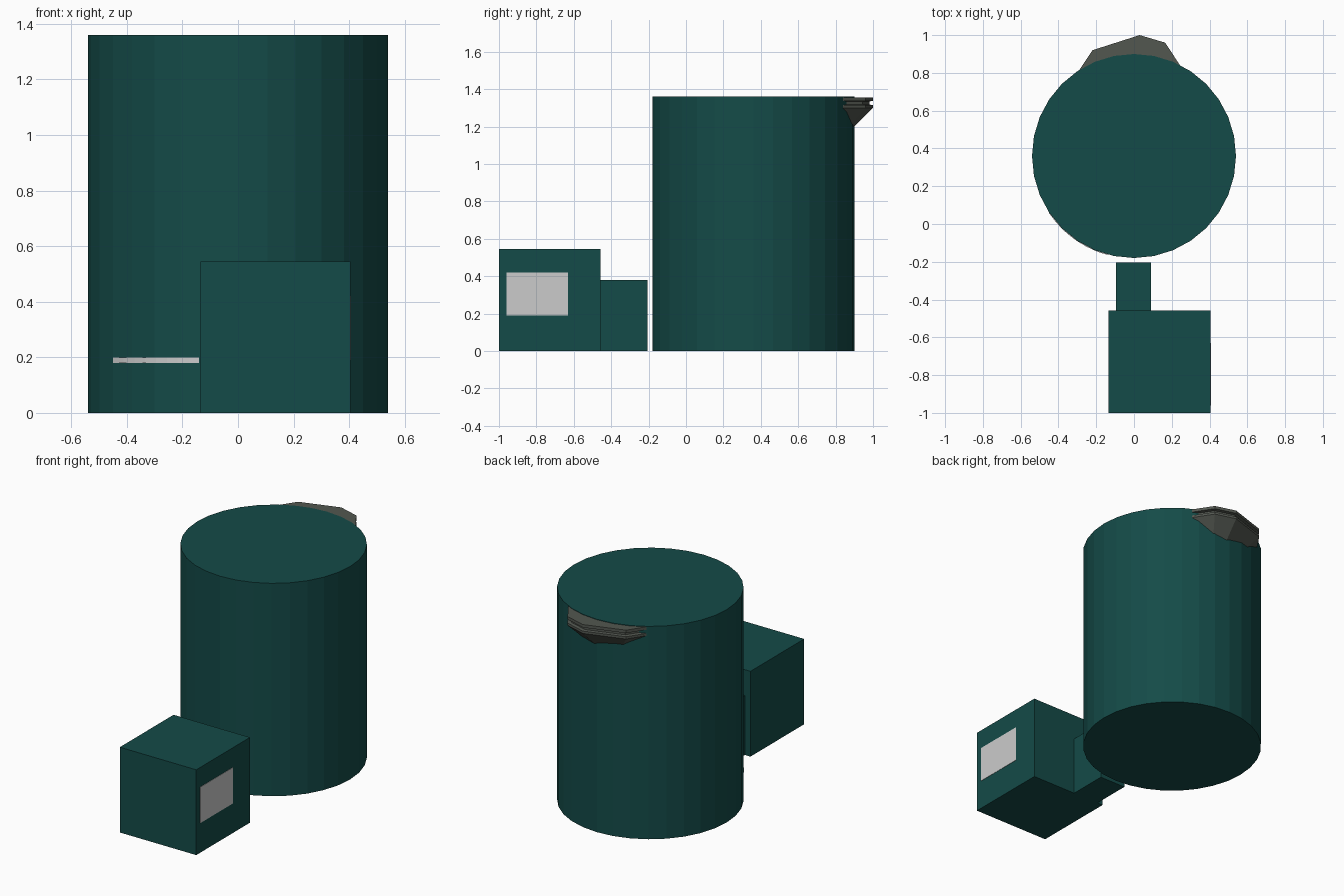
import bpy, bmesh
from math import sin, cos, pi, sqrt
from mathutils import Vector

if "Cube" in bpy.data.objects:
    bpy.data.objects.remove(bpy.data.objects["Cube"])


def material(name, color):
    m = bpy.data.materials.new(name)
    m.diffuse_color = (*color, 1)
    m.use_nodes = True
    m.node_tree.nodes["Principled BSDF"].inputs["Base Color"].default_value = m.diffuse_color
    return m


TEAL = material("teal", (0.007, 0.07, 0.065))
STONE = material("stone", (0.085, 0.095, 0.08))
CENTRE_Y, RADIUS, HEIGHT = 0.36, 0.54, 1.36


def finish(name, bm, mat=None):
    bmesh.ops.recalc_face_normals(bm, faces=bm.faces)
    mesh = bpy.data.meshes.new(name)
    bm.to_mesh(mesh)
    bm.free()
    ob = bpy.data.objects.new(name, mesh)
    bpy.context.collection.objects.link(ob)
    if mat:
        mesh.materials.append(mat)
    return ob


def box(name, lo, hi, mat=None):
    bm = bmesh.new()
    bmesh.ops.create_cube(bm, size=1)
    lo, hi = Vector(lo), Vector(hi)
    for v in bm.verts:
        v.co = (lo + hi) / 2 + v.co * (hi - lo)
    return finish(name, bm, mat)


def loft(name, rings, mat=None):
    """Join matching rings of points and cap both ends."""
    bm = bmesh.new()
    loops = [[bm.verts.new(p) for p in ring] for ring in rings]
    n = len(loops[0])
    for a, b in zip(loops, loops[1:]):
        for i in range(n):
            j = (i + 1) % n
            bm.faces.new((a[i], a[j], b[j], b[i]))
    bm.faces.new(loops[0])
    bm.faces.new(loops[-1])
    return finish(name, bm, mat)


# main round tower
circle = [(RADIUS * cos(2 * pi * i / 32), CENTRE_Y + RADIUS * sin(2 * pi * i / 32))
          for i in range(32)]
loft("tower_body", [[(x, y, z) for x, y in circle] for z in (0, HEIGHT)], TEAL)

# front block and the passage leading to the tower
box("front_block", (-0.135, -1, 0), (0.405, -0.458, 0.545), TEAL)
box("passage", (-0.095, -0.46, 0), (0.09, -0.205, 0.38), TEAL)

# faceted, grooved ledge sticking out at the top of the back
outline = [(-0.32, 0.77), (-0.22, 0.92), (0.03, 1.0), (0.165, 0.96),
           (0.27, 0.80), (0.2, 0.65), (-0.25, 0.65)]
profile = [(1.357, 1), (1.338, 1), (1.335, 0.93), (1.318, 0.93),
           (1.315, 1), (1.30, 1), (1.20, 0.64)]
loft("back_ledge", [[(x * s, 0.72 + (y - 0.72) * s, z) for x, y in outline]
                    for z, s in profile], STONE)

# pale plate on the right side of the block
box("side_plate", (0.40, -0.96, 0.19), (0.407, -0.63, 0.42))

# pale band hugging the lower left of the tower
band = []
for i in range(9):
    x = -0.45 + 0.31 * i / 8
    outer = CENTRE_Y - sqrt((RADIUS + 0.002) ** 2 - x * x)
    band.append([(x, outer, 0.18), (x, outer, 0.2),
                 (x, outer + 0.02, 0.2), (x, outer + 0.02, 0.18)])
loft("tower_band", band)
